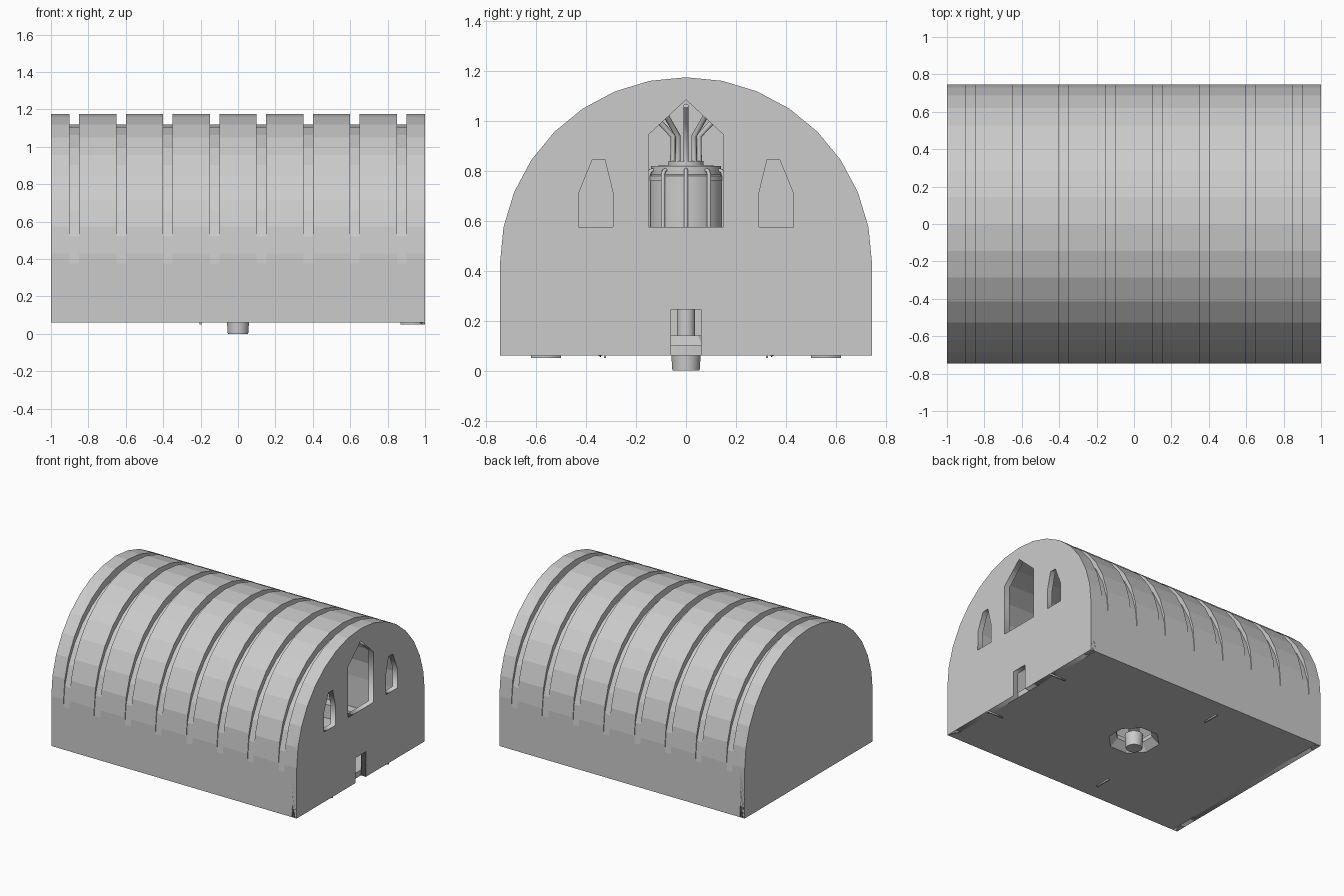
import bpy, bmesh
from math import sin, cos, pi

if "Cube" in bpy.data.objects:
    bpy.data.objects.remove(bpy.data.objects["Cube"])

BASE, SPRING, R, DIP = 0.06, 0.43, 0.745, 0.055


def link(name, data):
    ob = bpy.data.objects.new(name, data)
    bpy.context.collection.objects.link(ob)
    return ob


def activate(ob):
    bpy.ops.object.select_all(action='DESELECT')
    ob.select_set(True)
    bpy.context.view_layer.objects.active = ob


def arch(r, cz, base=BASE):
    """Vault outline in (y, z), 16 flat facets over two walls."""
    arc = [(r * cos(pi * i / 16), cz + r * sin(pi * i / 16)) for i in range(17)]
    return [(r, base)] + arc + [(-r, base)]


def plate(name, outlines, depth, loc, rot=(0, 0, 0)):
    """Flat plate from an outline plus holes."""
    cu = bpy.data.curves.new(name, 'CURVE')
    cu.dimensions, cu.fill_mode, cu.extrude = '2D', 'BOTH', depth / 2
    for pts in outlines:
        sp = cu.splines.new('POLY')
        sp.points.add(len(pts) - 1)
        for p, (a, b) in zip(sp.points, pts):
            p.co = (a, b, 0, 1)
        sp.use_cyclic_u = True
    ob = link(name, cu)
    ob.location, ob.rotation_euler = loc, rot
    activate(ob)
    bpy.ops.object.convert(target='MESH')
    return ob


def lathe(name, prof, n=32, smooth=True):
    """Revolve an (r, z) profile about the z axis."""
    bm = bmesh.new()
    rings = [[bm.verts.new((r * cos(2 * pi * (i + .5) / n), r * sin(2 * pi * (i + .5) / n), z))
              for i in range(n)] for r, z in prof]
    for a, b in zip(rings, rings[1:]):
        for i in range(n):
            j = (i + 1) % n
            bm.faces.new((a[i], a[j], b[j], b[i]))
    if smooth:
        bm.faces.new(rings[0][::-1])
        bm.faces.new(rings[-1])
    me = bpy.data.meshes.new(name)
    bm.to_mesh(me)
    bm.free()
    ob = link(name, me)
    if smooth:
        activate(ob)
        bpy.ops.object.shade_smooth_by_angle(angle=0.6)
    return ob


def pipes(name, paths, r, res=2):
    cu = bpy.data.curves.new(name, 'CURVE')
    cu.dimensions, cu.bevel_depth, cu.bevel_resolution = '3D', r, res
    cu.use_fill_caps = True
    for pts in paths:
        sp = cu.splines.new('POLY')
        sp.points.add(len(pts) - 1)
        for p, c in zip(sp.points, pts):
            p.co = (*c, 1)
    ob = link(name, cu)
    activate(ob)
    bpy.ops.object.convert(target='MESH')
    return ob


def box(name, x0, x1, y0, y1, z0, z1):
    return plate(name, [[(x0, y0), (x1, y0), (x1, y1), (x0, y1)]], z1 - z0, (0, 0, (z0 + z1) / 2))


# Vaulted shell with eight grooves: section loops lofted along x
stations = [(-1, 0)]
for i in range(8):
    c = -0.875 + 0.25 * i
    stations += [(c - .025, 0), (c - .025, DIP), (c + .025, DIP), (c + .025, 0)]
stations.append((1, 0))
inner = arch(0.67, SPRING)[::-1]
bm = bmesh.new()
loops = [[bm.verts.new((x, y, z)) for y, z in arch(R, SPRING - d) + inner] for x, d in stations]
n = len(loops[0])
for k, (a, b) in enumerate(zip(loops, loops[1:])):
    step = stations[k][0] == stations[k + 1][0]
    for i in range(n):
        if step and not 1 <= i < 17:
            continue
        j = (i + 1) % n
        bm.faces.new((a[i], a[j], b[j], b[i]))
bmesh.ops.remove_doubles(bm, verts=bm.verts, dist=1e-5)
bmesh.ops.recalc_face_normals(bm, faces=bm.faces)
me = bpy.data.meshes.new("vault_shell")
bm.to_mesh(me)
bm.free()
link("vault_shell", me)

# End walls: back is plain, right end has a door notch and three windows
end_rot = (pi / 2, 0, pi / 2)
outline = arch(R, SPRING)
plate("back_end_wall", [outline], 0.04, (-0.98, 0, 0), end_rot)
door = [(-.06, BASE), (-.06, .245), (.06, .245), (.06, BASE)]
big = [(-.15, .575), (.15, .575), (.15, .945), (0, 1.085), (-.15, .945)]
side = [(.293, .575), (.43, .575), (.428, .715), (.375, .845), (.325, .845), (.293, .715)]
plate("window_end_wall", [outline + door, big, side, [(-y, z) for y, z in side]],
      0.04, (0.98, 0, 0), end_rot)

# Floor with an octagonal pit and its sloping collar
octagon = [(.175 * cos(pi * (i + .5) / 4), .175 * sin(pi * (i + .5) / 4)) for i in range(8)]
plate("floor", [[(-.96, -.67), (.96, -.67), (.96, .67), (-.96, .67)], octagon],
      0.04, (0, 0, BASE + .02))
lathe("pit_collar", [(.175, BASE), (.125, BASE + .05), (.125, .14), (.175, .10)], 8, False)

# Low curbs along the inside walls, and slim floor strips
for s, tag in ((1, "left"), (-1, "right")):
    box("curb_" + tag, -.96, .96, *sorted((s * .60, s * .67)), .10, .20)
    box("floor_strip_long_" + tag, .87, 1.0, *sorted((s * .32, s * .328)), .05, .08)
    box("floor_strip_cross_" + tag, -.205, -.195, *sorted((s * .5, s * .62)), .05, .08)
    # Corner brace just showing through the end wall
    pipes("corner_brace_" + tag, [[(.981, s * .62, .30), (.981, s * .33, .07)]], .02, 0)

# Central drum with stepped lid, hanging nozzle and receiving cup
lathe("drum", [(.12, .32), (.15, .36), (.15, .76), (.155, .76), (.155, .78), (.14, .785),
               (.14, .82), (.07, .822), (.07, .84)])
lathe("nozzle", [(.004, .05), (.012, .11), (.012, .125), (.037, .135), (.037, .33)], 24)
lathe("cup", [(.055, 0), (.062, .10), (.05, .10), (.045, .04)], 24)


def around(prof, n=10):
    return [[(r * cos(2 * pi * k / n), r * sin(2 * pi * k / n), z) for r, z in prof] for k in range(n)]


# Ribs curling over the drum edge and struts fanning up to the roof
pipes("drum_ribs", around([(.157, .35), (.157, .785), (.15, .8), (.13, .806)]), .008)
pipes("roof_struts", around([(.055, .83), (.055, .94), (.115, 1.0), (.17, 1.06)]), .011)
